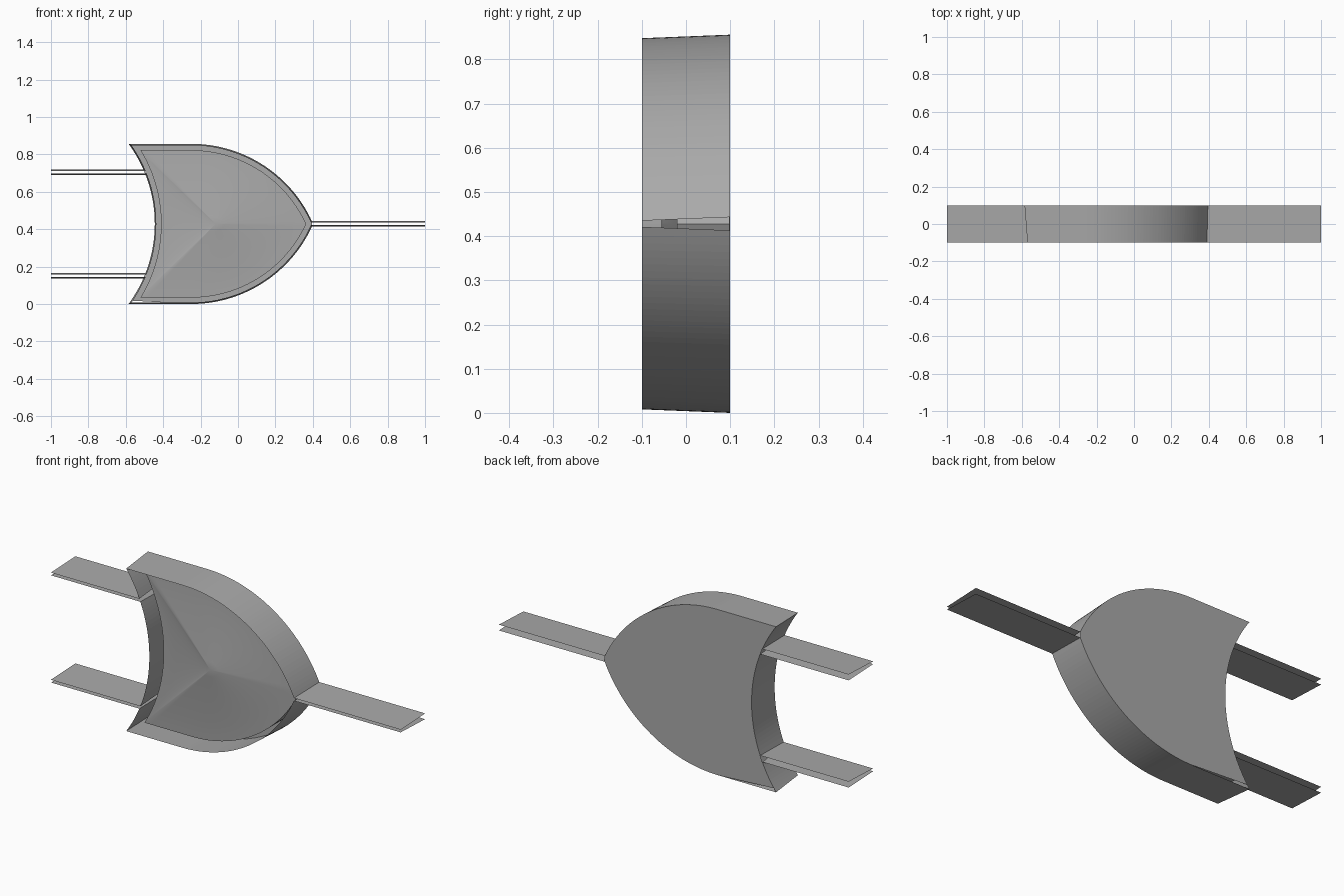
import bpy
import bmesh
import math
from mathutils import Vector

cube = bpy.data.objects.get("Cube")
if cube:
    bpy.data.objects.remove(cube)

# One plain grey for everything
grey = bpy.data.materials.new("plain grey")
grey.use_nodes = True
grey.diffuse_color = (0.4, 0.4, 0.4, 1)
grey.node_tree.nodes["Principled BSDF"].inputs["Base Color"].default_value = grey.diffuse_color

MID = 0.428              # height of the axis of symmetry
FRONT, BACK = -0.1, 0.1
DRAFT = 0.008            # walls lean inward toward the front
BOW = Vector((-0.25, 0.146))    # centre of the long curved side
BOW_R = 0.71
HOLLOW_X, HOLLOW_R = -1.169, 0.724   # circle of the concave side
TOP = 0.856
TIP_Z = MID + 0.015
WIRE_OUT, WIRE_IN = 0.292, 0.262     # wire edges above the axis


def hollow(z, r=HOLLOW_R):
    return Vector((HOLLOW_X + math.sqrt(r * r - (z - MID) ** 2), z))


def hollow_arc(z0, z1, n, r=HOLLOW_R):
    return [hollow(z0 + (z1 - z0) * i / n, r) for i in range(n + 1)]


def bow_arc(r, z_end, n):
    a0, a1 = math.pi / 2, math.asin((z_end - BOW.y) / r)
    angles = [a0 + (a1 - a0) * i / n for i in range(n + 1)]
    return [BOW + r * Vector((math.cos(a), math.sin(a))) for a in angles]


def flip(points):
    return [Vector((p.x, 2 * MID - p.y)) for p in reversed(points)]


def inset(points, d):
    """Shift an open path to its right-hand side, with mitred corners."""
    dirs = [(b - a).normalized() for a, b in zip(points, points[1:])]
    normals = [Vector((v.y, -v.x)) for v in dirs]
    out = []
    for p, n1, n2 in zip(points, normals[:1] + normals, normals + normals[-1:]):
        out.append(p + d * (n1 + n2) / (1 + n1.dot(n2)))
    return out


def finish(name, bm):
    mesh = bpy.data.meshes.new(name)
    bm.to_mesh(mesh)
    bm.free()
    mesh.materials.append(grey)
    obj = bpy.data.objects.new(name, mesh)
    bpy.context.collection.objects.link(obj)
    return obj


def add_row(bm, points, y):
    return [bm.verts.new((p.x, y, p.y)) for p in points]


def wall(name, points):
    bm = bmesh.new()
    back = add_row(bm, points, BACK)
    front = add_row(bm, inset(points, DRAFT), FRONT)
    for i in range(len(points) - 1):
        bm.faces.new((front[i], front[i + 1], back[i + 1], back[i]))
    finish(name, bm)


# Thin walls: each runs along a wire, around the body and out along the next wire
bow = bow_arc(BOW_R, TIP_Z, 44)
upper = [Vector((-1, MID + WIRE_OUT))]
upper += hollow_arc(MID + WIRE_OUT, TOP, 10) + bow + [Vector((1, TIP_Z))]
wall("upper_wall", upper)
wall("lower_wall", flip(upper))
middle = [Vector((-1, MID - WIRE_IN))]
middle += hollow_arc(MID - WIRE_IN, MID + WIRE_IN, 28) + [Vector((-1, MID + WIRE_IN))]
wall("middle_wall", middle)

# Flat back plate closing the body
bm = bmesh.new()
outline = hollow_arc(2 * MID - TOP, TOP, 48)[1:] + bow + flip(bow)
plate = bm.faces.new(add_row(bm, outline, BACK))
bm.normal_update()
if plate.normal.y < 0:
    plate.normal_flip()
bmesh.ops.triangulate(bm, faces=[plate])
finish("back_plate", bm)

# Inner block, set in from the walls, with a shallow peaked front
GAP = 0.034
in_bow = bow_arc(BOW_R - GAP, MID, 40)
in_top = TOP - GAP
side = hollow_arc(2 * MID - in_top, in_top, 40, HOLLOW_R + GAP)
flat = [side[-1].lerp(in_bow[0], i / 8) for i in range(1, 8)]
half = flat + in_bow
loop = side + half + flip(half)[1:]
peak = Vector((-0.12, MID))
RIM_Y, RISE, RINGS = -0.02, 0.036, 10

bm = bmesh.new()
rows = [add_row(bm, loop, BACK - 0.001)]
for k in range(RINGS):
    t = 1 - k / RINGS
    ring = [peak.lerp(p, t) for p in loop]
    rows.append(add_row(bm, ring, RIM_Y - RISE * (1 - t) ** 1.3))
count = len(loop)
for k, (a, b) in enumerate(zip(rows, rows[1:])):
    for i in range(count):
        j = (i + 1) % count
        face = bm.faces.new((a[i], a[j], b[j], b[i]))
        face.smooth = k > 0
apex = bm.verts.new((peak.x, RIM_Y - RISE, peak.y))
for i in range(count):
    bm.faces.new((rows[-1][i], rows[-1][(i + 1) % count], apex)).smooth = True
bmesh.ops.recalc_face_normals(bm, faces=bm.faces)
bm.normal_update()
if bm.faces[-1].normal.y > 0:
    bmesh.ops.reverse_faces(bm, faces=bm.faces)
for e in bm.edges:
    if len(e.link_faces) == 2 and e.calc_face_angle() > math.radians(40):
        e.smooth = False
finish("inner_block", bm)
